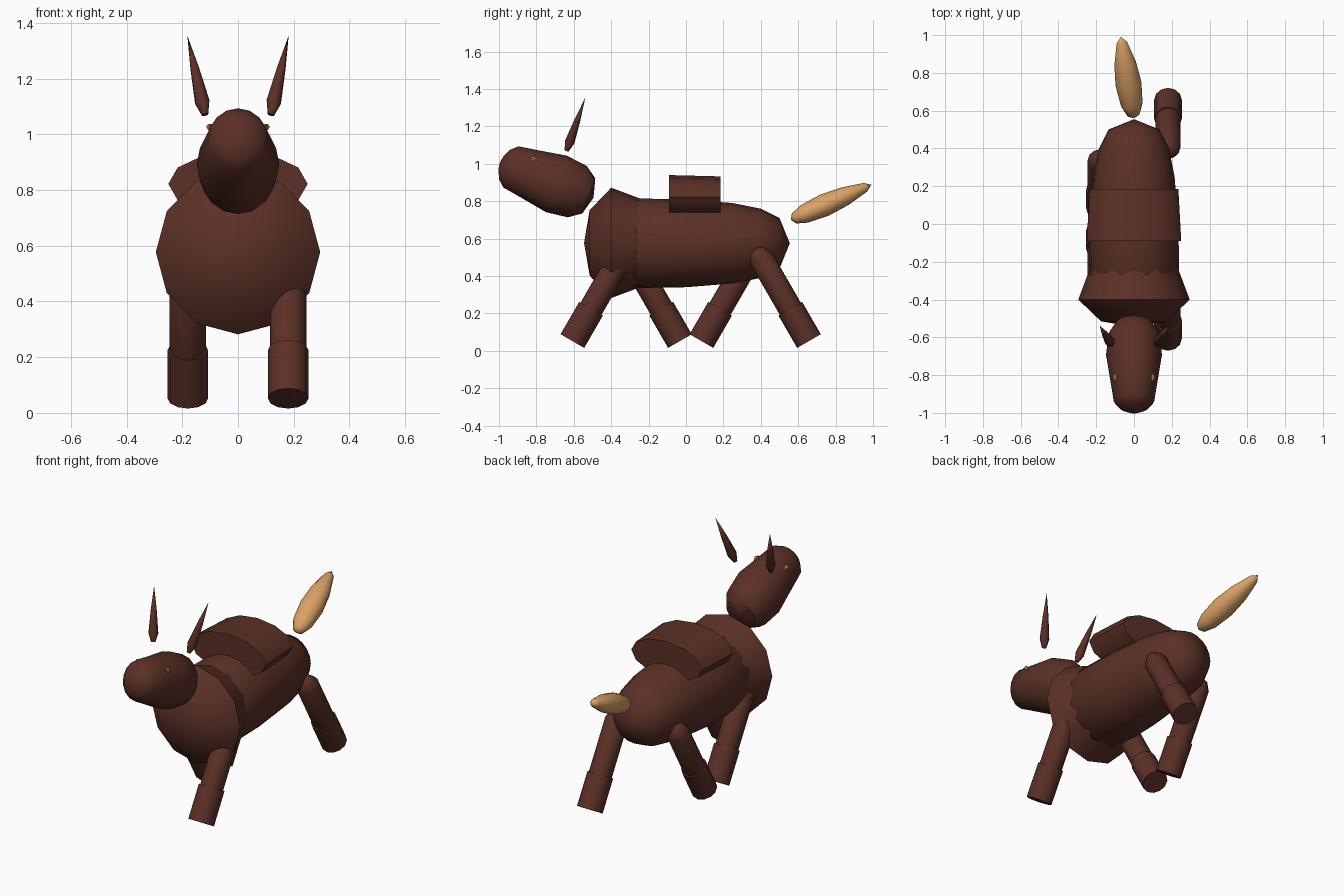
import bpy
import bmesh
import math
from mathutils import Vector

cube = bpy.data.objects.get("Cube")
if cube:
    bpy.data.objects.remove(cube, do_unlink=True)


def material(name, rgb):
    m = bpy.data.materials.new(name)
    m.use_nodes = True
    m.diffuse_color = (*rgb, 1)
    m.node_tree.nodes["Principled BSDF"].inputs["Base Color"].default_value = (*rgb, 1)
    return m


BROWN = material("dark brown", (0.105, 0.03, 0.02))
TAN = material("tan", (0.70, 0.36, 0.13))


def lathe(name, origin, axis, profile, mat=BROWN, sides=16, wide=1.0, tall=1.0, sharp=40):
    """Turn (distance, radius) points around an axis; wide and tall squash the section."""
    bm = bmesh.new()
    rings = []
    for t, r in profile:
        if r == 0:
            rings.append([bm.verts.new((0, 0, t))] * sides)
        else:
            angles = [2 * math.pi * i / sides for i in range(sides)]
            rings.append([bm.verts.new((r * wide * math.cos(a), r * tall * math.sin(a), t))
                          for a in angles])
    for lower, upper in zip(rings, rings[1:]):
        for i in range(sides):
            j = (i + 1) % sides
            bm.faces.new(dict.fromkeys((lower[i], lower[j], upper[j], upper[i])))
    for ring in (rings[0], rings[-1]):
        if ring[0] is not ring[1]:
            bm.faces.new(ring)
    bmesh.ops.recalc_face_normals(bm, faces=bm.faces)
    mesh = bpy.data.meshes.new(name)
    bm.to_mesh(mesh)
    bm.free()
    mesh.materials.append(mat)
    obj = bpy.data.objects.new(name, mesh)
    bpy.context.collection.objects.link(obj)
    obj.location = origin
    obj.rotation_mode = 'QUATERNION'
    obj.rotation_quaternion = Vector(axis).to_track_quat('Z', 'Y')
    bpy.ops.object.select_all(action='DESELECT')
    obj.select_set(True)
    bpy.context.view_layer.objects.active = obj
    bpy.ops.object.shade_smooth_by_angle(angle=math.radians(sharp))
    return obj


BACK = (0, 1, 0)

# Trunk: barrel with rounded rump, and a broad faceted chest
lathe("body", (0, 0, 0.575), BACK,
      [(-0.5, 0), (-0.45, 0.14), (-0.3, 0.24), (0, 0.235), (0.25, 0.215),
       (0.4, 0.185), (0.5, 0.135), (0.555, 0)], sides=20, sharp=60)
lathe("chest", (0, 0, 0.577), BACK,
      [(-0.545, 0), (-0.515, 0.175), (-0.4, 0.295), (-0.24, 0.235), (-0.2, 0)],
      sides=12, sharp=60)

# Saddle: squashed drum lying across the back
lathe("saddle", (0, 0, 0.822), BACK,
      [(-0.09, 0.25), (0.185, 0.235)], sides=12, tall=0.47)

# Head: tapered egg tilted upward toward the nose
lathe("head", (0, -0.74, 0.91), (0, -0.937, 0.35),
      [(-0.262, 0), (-0.235, 0.1), (-0.17, 0.146), (-0.05, 0.161), (0.1, 0.135),
       (0.21, 0.117), (0.245, 0.085), (0.268, 0.035), (0.272, 0)],
      sides=16, wide=0.92)

# Ears, eyes and legs on both sides
for side, x in (("left", 1), ("right", -1)):
    lathe(side + "_ear", (0.118 * x, -0.638, 1.07), (0.064 * x, 0.1, 0.285),
          [(0, 0.012), (0.05, 0.027), (0.18, 0.016), (0.308, 0)], sides=8, sharp=60)
    lathe(side + "_eye", (0.1 * x, -0.813, 1.026), (0, -0.937, 0.35),
          [(-0.025, 0), (0, 0.014), (0.025, 0)], TAN, sides=6)

    # Left legs stride apart, right legs swing together under the belly
    for end, hip, reach in (("front", -0.32, -x), ("back", 0.37, x)):
        direction = Vector((0, 0.5 * reach, -0.866))
        top = Vector((0.18 * x, hip, 0.55))
        lathe(f"{end}_{side}_leg", top, direction,
              [(0, 0), (0.018, 0.04), (0.065, 0.065), (0.5, 0.065), (0.55, 0.045), (0.56, 0)],
              sides=12, sharp=60)
        lathe(f"{end}_{side}_hoof", top + direction * 0.375, direction,
              [(0, 0.073), (0.2, 0.073)], sides=12)

# Tail: pale spindle sweeping up behind the rump
lathe("tail", (0, 0.56, 0.7), (-0.07, 0.435, 0.19),
      [(0, 0), (0.02, 0.032), (0.08, 0.055), (0.2, 0.066), (0.32, 0.055),
       (0.44, 0.027), (0.475, 0)], TAN, sides=12, wide=1.05, tall=0.92, sharp=60)
